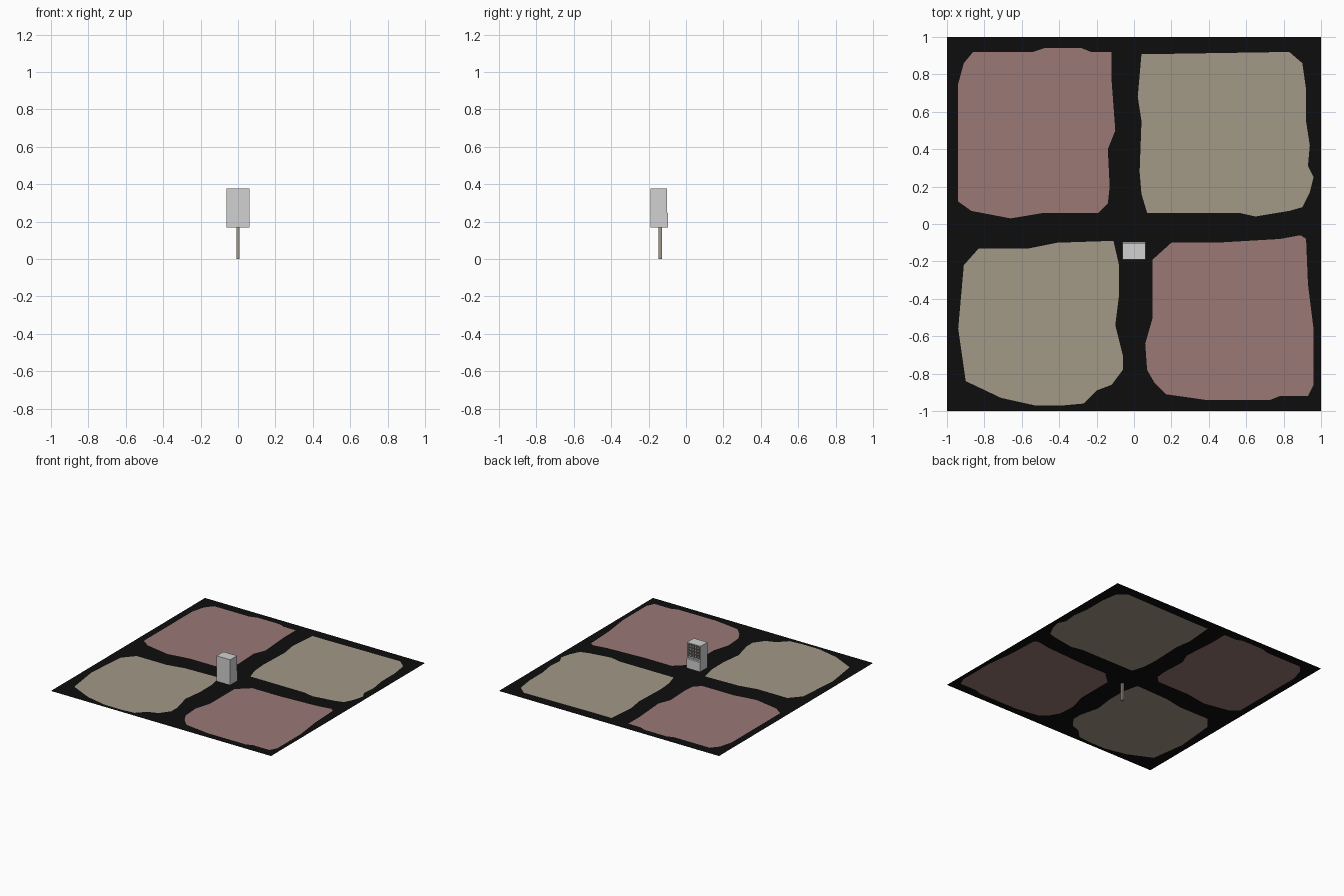
import bpy, bmesh
from mathutils import Vector

if "Cube" in bpy.data.objects:
    bpy.data.objects.remove(bpy.data.objects["Cube"])


def material(name, rgb):
    m = bpy.data.materials.new(name)
    m.diffuse_color = (*rgb, 1)
    m.use_nodes = True
    m.node_tree.nodes["Principled BSDF"].inputs["Base Color"].default_value = m.diffuse_color
    return m


BLACK = material("asphalt_black", (0.004, 0.004, 0.004))
RED = material("dusty_red", (0.32, 0.19, 0.18))
TAN = material("sand_tan", (0.36, 0.315, 0.24))
GREY = material("light_grey", (0.64, 0.64, 0.64))
DARK = material("dark_grey", (0.07, 0.07, 0.07))


def finish(bm, name, mats):
    me = bpy.data.meshes.new(name)
    bm.to_mesh(me)
    bm.free()
    for m in mats:
        me.materials.append(m)
    ob = bpy.data.objects.new(name, me)
    bpy.context.collection.objects.link(ob)
    return ob


def box(name, x, y, z, mat):
    bm = bmesh.new()
    bmesh.ops.create_cube(bm, size=1)
    for v in bm.verts:
        v.co = Vector([a[0] + (c + 0.5) * (a[1] - a[0]) for a, c in zip((x, y, z), v.co)])
    return finish(bm, name, [mat])


# Ground sheet: black surface with four irregular patches cut into it
GROUND_Z = 0.146
back_left = [(-.91, .86), (-.86, .92), (-.54, .92), (-.48, .94), (-.28, .94), (-.23, .92),
             (-.12, .92), (-.12, .77), (-.10, .5), (-.14, .4), (-.13, .2), (-.14, .11),
             (-.19, .06), (-.48, .06), (-.66, .03), (-.87, .07), (-.94, .12), (-.94, .75)]
back_right = [(.04, .91), (.2, .91), (.83, .92), (.9, .86), (.92, .72), (.92, .55), (.94, .42),
              (.93, .31), (.96, .25), (.94, .17), (.9, .09), (.83, .07), (.65, .04), (.56, .06),
              (.07, .06), (.04, .16), (.03, .28), (.04, .55), (.02, .68)]
front_left = [(-.91, -.22), (-.83, -.13), (-.56, -.13), (-.41, -.1), (-.11, -.09), (-.08, -.22),
              (-.08, -.38), (-.1, -.54), (-.06, -.7), (-.06, -.78), (-.12, -.86), (-.2, -.89),
              (-.27, -.96), (-.38, -.97), (-.53, -.97), (-.71, -.93), (-.9, -.84), (-.94, -.56)]
front_right = [(.1, -.19), (.2, -.1), (.44, -.1), (.78, -.08), (.89, -.06), (.92, -.08),
               (.93, -.32), (.96, -.56), (.96, -.86), (.93, -.92), (.78, -.92), (.73, -.94),
               (.38, -.94), (.17, -.91), (.11, -.85), (.07, -.78), (.06, -.64), (.1, -.5)]

bm = bmesh.new()


def loop(points):
    vs = [bm.verts.new((x, y, GROUND_Z)) for x, y in points]
    es = [bm.edges.new((vs[i - 1], vs[i])) for i in range(len(vs))]
    return vs, es


loops = [loop([(-1, -1), (1, -1), (1, 1), (-1, 1)])]
loops += [loop(p) for p in (back_left, back_right, front_left, front_right)]
bmesh.ops.triangle_fill(bm, edges=[e for _, es in loops for e in es],
                        use_beauty=True, normal=(0, 0, 1))
for (vs, _), index in zip(loops[1:], (1, 2, 2, 1)):
    bm.faces.new(vs).material_index = index
for f in bm.faces:
    f.normal_update()
    if f.normal.z < 0:
        f.normal_flip()
finish(bm, "ground", [BLACK, RED, TAN])

# Cabinet: side profile pushed across x, upper back face recessed as a panel
bm = bmesh.new()
profile = [(-.19, .167), (-.095, .167), (-.095, .245), (-.101, .25), (-.101, .376), (-.19, .376)]
face = bm.faces.new([bm.verts.new((-.062, y, z)) for y, z in profile])
ext = bmesh.ops.extrude_face_region(bm, geom=[face])
bmesh.ops.translate(bm, vec=(.124, 0, 0),
                    verts=[g for g in ext["geom"] if isinstance(g, bmesh.types.BMVert)])
bmesh.ops.recalc_face_normals(bm, faces=bm.faces)
panel = [f for f in bm.faces if f.normal.y > 0.9 and f.calc_center_median().z > 0.28]
bmesh.ops.inset_region(bm, faces=panel, thickness=.012)
ext = bmesh.ops.extrude_discrete_faces(bm, faces=panel)
for f in ext["faces"]:
    f.material_index = 1
    bmesh.ops.translate(bm, verts=f.verts, vec=(0, -.016, 0))
finish(bm, "cabinet", [GREY, DARK])

# Panel buttons
for row in range(4):
    for col in range(4):
        x, z = -.036 + col * .024, .275 + row * .025
        box("button", (x - .007, x + .007), (-.118, -.110), (z - .007, z + .007), TAN)

# Post below the cabinet
box("post", (-.009, .009), (-.147, -.127), (0, .17), TAN)
